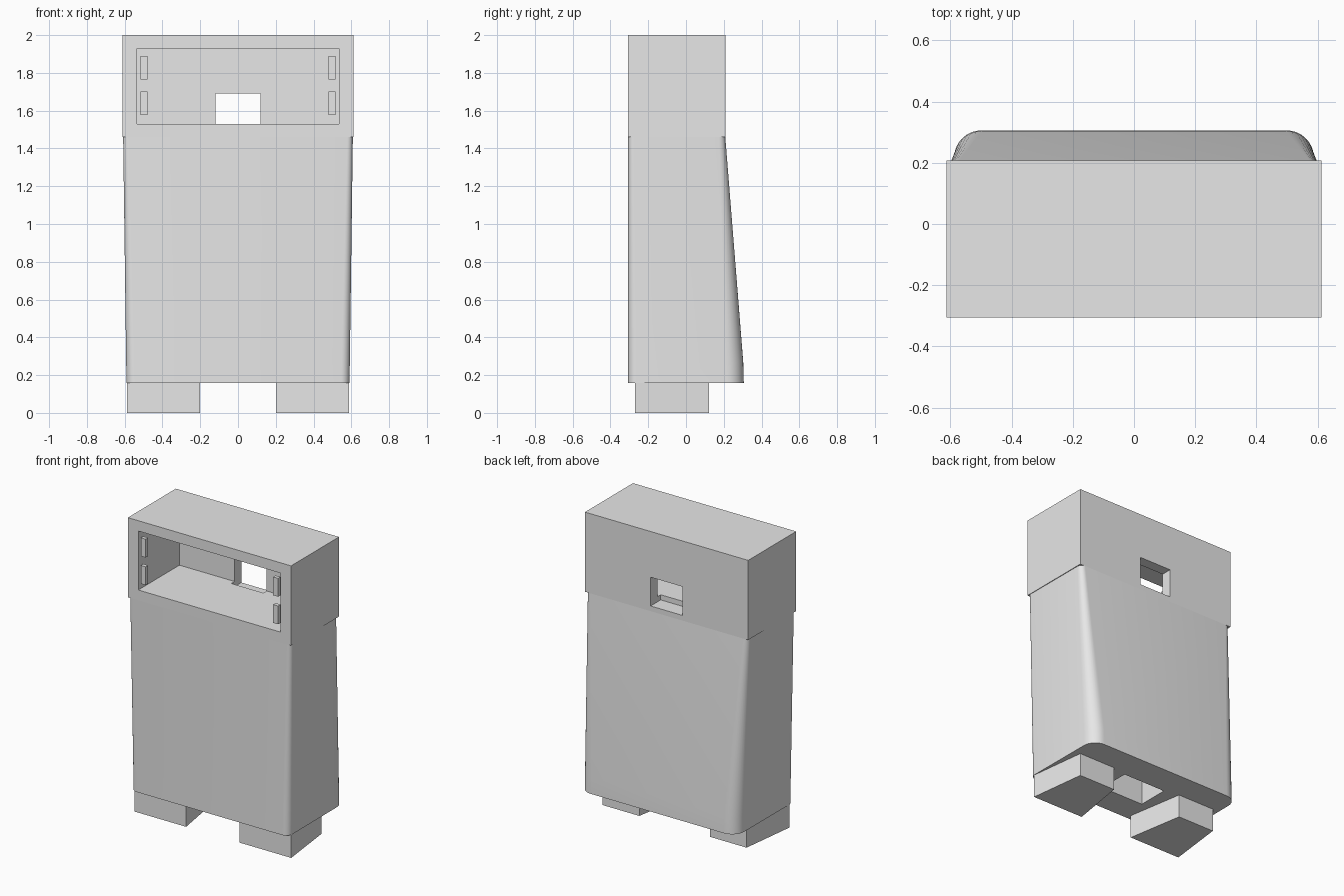
import bpy, bmesh
from math import sin, cos, pi

if "Cube" in bpy.data.objects:
    bpy.data.objects.remove(bpy.data.objects["Cube"], do_unlink=True)

GREY = (0.8, 0.8, 0.8, 1)
grey = bpy.data.materials.new("light_grey")
grey.use_nodes = True
grey.diffuse_color = GREY
grey.node_tree.nodes["Principled BSDF"].inputs["Base Color"].default_value = GREY


def loft(name, rings):
    """Closed solid through rings of equal point count, listed bottom to top."""
    bm = bmesh.new()
    loops = [[bm.verts.new(p) for p in ring] for ring in rings]
    n = len(loops[0])
    for low, high in zip(loops, loops[1:]):
        for i in range(n):
            j = (i + 1) % n
            bm.faces.new((low[i], low[j], high[j], high[i]))
    bm.faces.new(loops[0][::-1])
    bm.faces.new(loops[-1])
    bmesh.ops.recalc_face_normals(bm, faces=bm.faces)
    mesh = bpy.data.meshes.new(name)
    bm.to_mesh(mesh)
    bm.free()
    mesh.materials.append(grey)
    obj = bpy.data.objects.new(name, mesh)
    bpy.context.collection.objects.link(obj)
    return obj


def prism(name, outline, z0, z1):
    return loft(name, [[(x, y, z) for x, y in outline] for z in (z0, z1)])


def box(name, x0, x1, y0, y1, z0, z1):
    return prism(name, [(x0, y0), (x1, y0), (x1, y1), (x0, y1)], z0, z1)


def activate(obj):
    bpy.ops.object.select_all(action='DESELECT')
    obj.select_set(True)
    bpy.context.view_layer.objects.active = obj


def cut(obj, cutter):
    cutter.hide_render = True
    mod = obj.modifiers.new("cut", 'BOOLEAN')
    mod.operation = 'DIFFERENCE'
    mod.solver = 'EXACT'
    mod.object = cutter
    activate(obj)
    bpy.ops.object.modifier_apply(modifier=mod.name)
    bpy.data.objects.remove(cutter, do_unlink=True)


FRONT = -0.306
HEAD_BACK = 0.208
SPLIT = 1.46


def body_ring(z, half_front, half_back, back, r_front, r_back, steps=8):
    """Rounded trapezoid outline with its own front and back corner radii."""
    corners = [(half_back - r_back, back - r_back, r_back, 0),
               (-half_back + r_back, back - r_back, r_back, 1),
               (-half_front + r_front, FRONT + r_front, r_front, 2),
               (half_front - r_front, FRONT + r_front, r_front, 3)]
    ring = []
    for cx, cy, r, quarter in corners:
        for k in range(steps + 1):
            a = (quarter + k / steps) * pi / 2
            ring.append((cx + r * cos(a), cy + r * sin(a), z))
    return ring


# Tapered body with a flared back and rounded upright corners
body = loft("body", [
    body_ring(0.157, 0.59, 0.588, 0.306, 0.045, 0.09),
    body_ring(0.27, 0.592, 0.588, 0.303, 0.045, 0.09),
    body_ring(SPLIT, 0.608, 0.607, HEAD_BACK, 0.03, 0.035),
])
# Socket in the underside
cut(body, box("socket_cutter", -0.16, 0.16, -0.115, 0.1, 0.1, 0.55))
activate(body)
bpy.ops.object.shade_smooth_by_angle(angle=pi / 6)

# Square head with a deep front bay and a small rear window
head = box("head", -0.612, 0.612, FRONT, HEAD_BACK, SPLIT, 2.0)
cut(head, box("bay_cutter", -0.534, 0.534, -0.5, 0.135, 1.53, 1.93))
cut(head, box("window_cutter", -0.12, 0.12, 0.1, 0.4, 1.495, 1.69))

for side, label in ((1, "left"), (-1, "right")):
    # Small pegs at the mouth of the bay
    for z, level in ((1.64, "lower"), (1.827, "upper")):
        xs = sorted((side * 0.478, side * 0.515))
        box(f"{level}_{label}_peg", *xs, FRONT, -0.28, z - 0.062, z + 0.062)
    # Feet narrowing towards the back
    outline = [(0.2, -0.27), (0.588, -0.27), (0.54, 0.122), (0.265, 0.122)]
    prism(f"{label}_foot", [(side * x, y) for x, y in outline], 0.0, 0.157)
